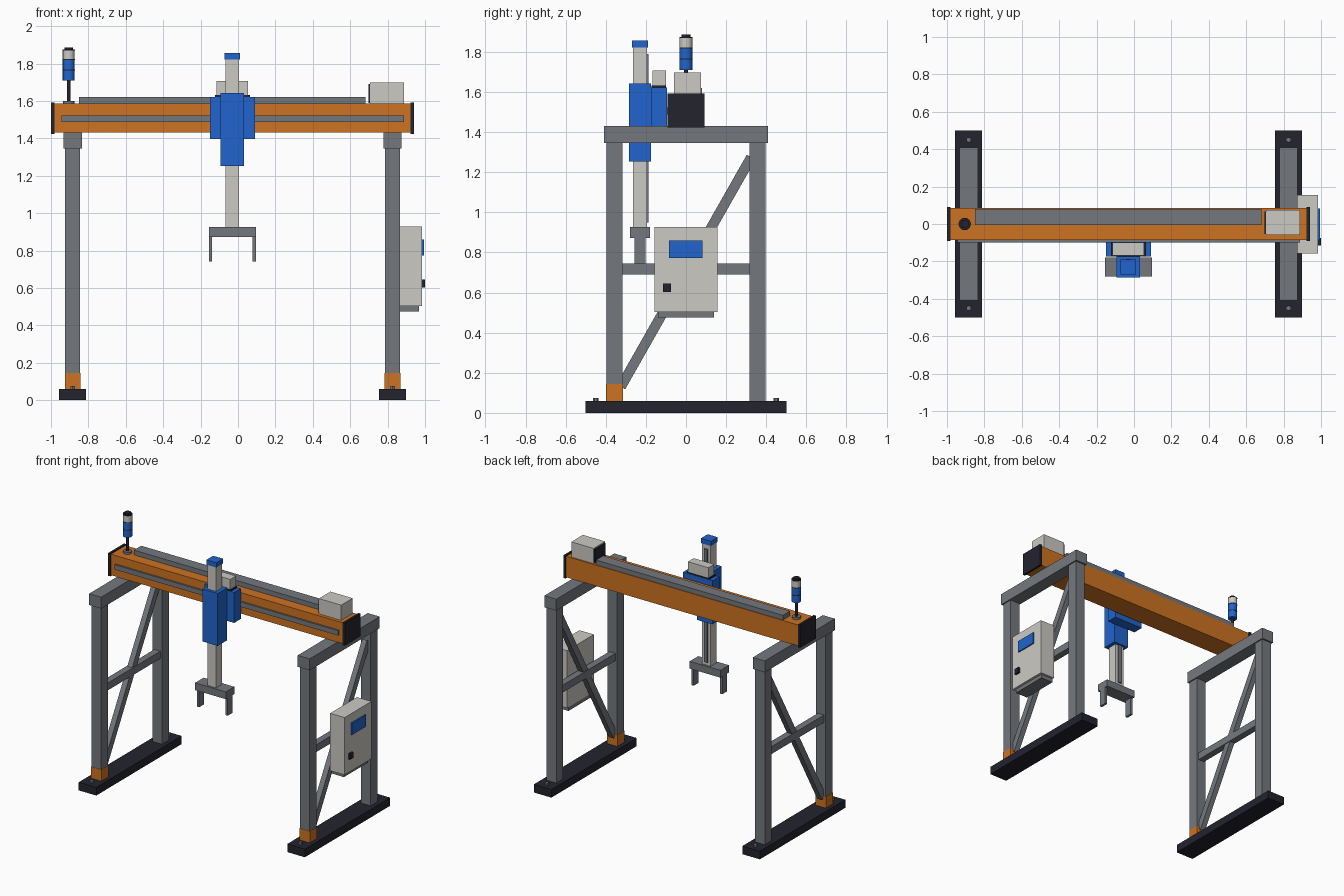
import bpy
import math
from mathutils import Vector

cube = bpy.data.objects.get("Cube")
if cube:
    bpy.data.objects.remove(cube, do_unlink=True)


def make_material(name, rgb):
    mat = bpy.data.materials.new(name)
    mat.use_nodes = True
    colour = (*rgb, 1.0)
    mat.diffuse_color = colour
    mat.node_tree.nodes["Principled BSDF"].inputs["Base Color"].default_value = colour
    return mat


STEEL = make_material("steel grey", (0.175, 0.19, 0.21))
ORANGE = make_material("safety orange", (0.61, 0.17, 0.015))
BLUE = make_material("machine blue", (0.015, 0.13, 0.61))
WHITE = make_material("warm white", (0.60, 0.59, 0.55))
DARK = make_material("dark charcoal", (0.016, 0.017, 0.027))


def box(name, x, y, z, mat):
    """Box from (min, max) ranges on each axis."""
    bpy.ops.mesh.primitive_cube_add(size=1, location=[sum(r) / 2 for r in (x, y, z)])
    ob = bpy.context.object
    ob.name = name
    ob.scale = [r[1] - r[0] for r in (x, y, z)]
    bpy.ops.object.transform_apply(location=False, rotation=False, scale=True)
    ob.data.materials.append(mat)
    return ob


def disc(name, x, y, z, radius, mat, sides=16):
    """Upright cylinder between two heights."""
    bpy.ops.mesh.primitive_cylinder_add(vertices=sides, radius=radius, depth=z[1] - z[0],
                                        location=(x, y, sum(z) / 2))
    ob = bpy.context.object
    ob.name = name
    ob.data.materials.append(mat)
    if sides > 6:
        bpy.ops.object.shade_smooth_by_angle()
    return ob


def around(centre, half):
    return (centre - half, centre + half)


# Two end frames
for side, cx in (("right", -0.884), ("left", 0.826)):
    box(side + "_foot", around(cx, 0.072), (-0.5, 0.5), (0, 0.06), DARK)
    box(side + "_top_beam", around(cx, 0.049), (-0.41, 0.41), (1.345, 1.43), STEEL)
    box(side + "_mid_rail", around(cx, 0.025), (-0.32, 0.32), (0.69, 0.745), STEEL)
    for end, cy in (("front", -0.357), ("back", 0.357)):
        box(f"{side}_{end}_column", around(cx, 0.04), around(cy, 0.04), (0.06, 1.345), STEEL)
        bolt_y = math.copysign(0.45, cy)
        disc(f"{side}_{end}_bolt", cx, bolt_y, (0.06, 0.075), 0.014, STEEL, 6)
    box(side + "_column_marking", around(cx, 0.042), around(-0.357, 0.042), (0.06, 0.145), ORANGE)
    # Diagonal brace from the front foot to the back head
    low, high = Vector((cx, -0.325, 0.13)), Vector((cx, 0.325, 1.275))
    run = high - low
    brace = box(side + "_brace", around(cx, 0.02), (-0.025, 0.025), around(0, run.length / 2), STEEL)
    brace.location = (low + high) / 2
    brace.rotation_euler.x = -math.atan2(run.y, run.z)

# Main girder with end caps, guide rail and cable tray
box("girder", (-0.985, 0.925), (-0.085, 0.085), (1.43, 1.585), ORANGE)
box("right_end_cap", (-1.0, -0.982), (-0.092, 0.092), (1.423, 1.592), DARK)
box("left_end_cap", (0.923, 0.94), (-0.092, 0.092), (1.423, 1.592), DARK)
box("guide_rail", (-0.945, 0.888), (-0.098, -0.08), (1.487, 1.523), STEEL)
box("cable_tray", (-0.85, 0.683), (-0.005, 0.08), (1.585, 1.62), STEEL)

# Drive motor
box("drive_motor", (0.705, 0.888), (-0.06, 0.075), (1.585, 1.698), WHITE)
box("drive_motor_plate", (0.697, 0.705), (-0.053, 0.068), (1.59, 1.69), DARK)

# Signal beacon
for name, low, high, radius, mat in (
        ("base", 1.585, 1.60, 0.03, STEEL),
        ("pole", 1.60, 1.71, 0.01, DARK),
        ("lower_lamp", 1.71, 1.762, 0.032, BLUE),
        ("lower_ring", 1.762, 1.767, 0.033, DARK),
        ("upper_lamp", 1.767, 1.818, 0.032, BLUE),
        ("upper_ring", 1.818, 1.823, 0.033, DARK),
        ("white_lamp", 1.823, 1.869, 0.032, WHITE),
        ("top_ring", 1.869, 1.875, 0.033, DARK),
        ("cap", 1.875, 1.886, 0.022, DARK)):
    disc("beacon_" + name, -0.905, 0, (low, high), radius, mat)

# Travelling carriage and its motor
CX = -0.03
box("carriage", around(CX, 0.121), (-0.175, -0.096), (1.397, 1.622), BLUE)
box("carriage_motor_plate", around(CX, 0.093), (-0.173, -0.1), (1.622, 1.632), DARK)
box("carriage_motor", around(CX, 0.084), (-0.168, -0.1), (1.632, 1.707), WHITE)

# Vertical axis: a hollow-looking housing around a long ram
box("ram_housing", around(CX, 0.063), (-0.285, -0.175), (1.253, 1.642), BLUE)
box("ram", around(CX, 0.036), (-0.265, -0.195), (0.925, 1.825), WHITE)
box("ram_rail", around(CX, 0.014), (-0.196, -0.186), (0.95, 1.79), STEEL)
box("ram_cap", around(CX, 0.041), (-0.27, -0.19), (1.822, 1.857), BLUE)

# Gripper
box("gripper_palm", around(CX, 0.126), (-0.28, -0.18), (0.873, 0.927), STEEL)
for side, sign in (("right", -1), ("left", 1)):
    box(side + "_finger", around(CX + sign * 0.117, 0.009), (-0.258, -0.202), (0.742, 0.875), STEEL)

# Control cabinet on the left frame
box("cabinet", (0.866, 0.985), (-0.158, 0.156), (0.503, 0.928), WHITE)
box("cabinet_base", (0.866, 0.967), (-0.14, 0.14), (0.475, 0.503), STEEL)
box("cabinet_screen", (0.985, 0.994), (-0.085, 0.082), (0.773, 0.86), BLUE)
box("cabinet_handle", (0.985, 1.0), (-0.115, -0.075), (0.603, 0.645), DARK)
